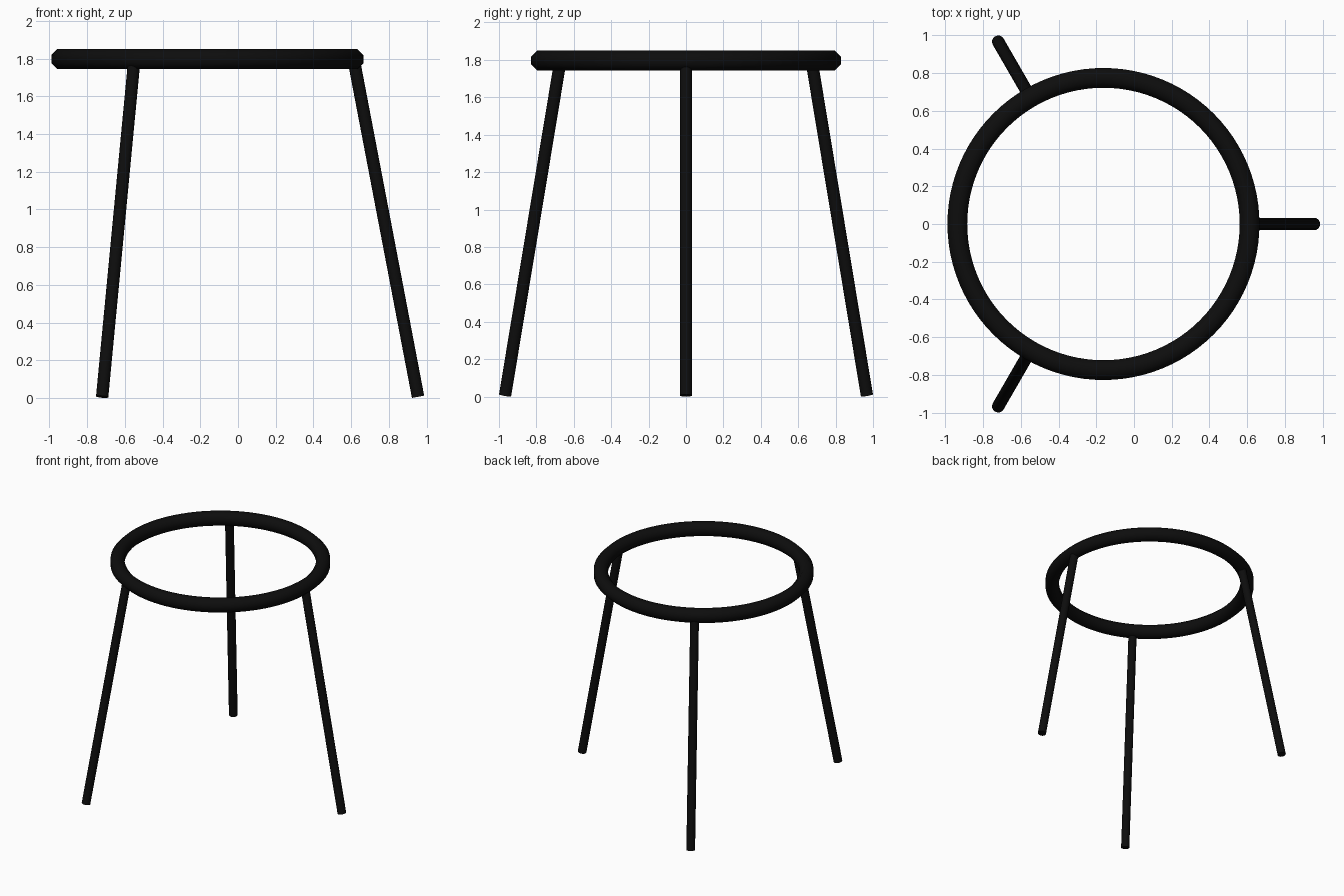
import bpy, math
from mathutils import Vector

if "Cube" in bpy.data.objects:
    bpy.data.objects.remove(bpy.data.objects["Cube"])

CX = -0.162                    # ring centre in x
RING_R, TUBE = 0.775, 0.0525   # ring radius, tube half thickness
RING_Z = 1.797
FOOT_R, LEG = 1.117, 0.033     # foot spread and leg radius

black = bpy.data.materials.new("black")
black.diffuse_color = (0.004, 0.004, 0.004, 1)
black.use_nodes = True
black.node_tree.nodes["Principled BSDF"].inputs["Base Color"].default_value = black.diffuse_color


def finish(name, angle):
    ob = bpy.context.object
    ob.name = name
    ob.data.materials.append(black)
    bpy.ops.object.shade_smooth_by_angle(angle=math.radians(angle))
    return ob


# Ring: eight-sided tube with flat top, bottom, inside and outside
bpy.ops.mesh.primitive_torus_add(location=(CX, 0, RING_Z), major_segments=96,
                                 minor_segments=8, major_radius=RING_R,
                                 minor_radius=TUBE / math.cos(math.pi / 8))
ring = finish("top_ring", 60)
c, s = math.cos(math.pi / 8), math.sin(math.pi / 8)
for v in ring.data.vertices:   # turn the tube section by half a side
    flat = Vector((v.co.x, v.co.y, 0))
    d, z = flat.length - RING_R, v.co.z
    flat = flat.normalized() * (RING_R + d * c - z * s)
    v.co = (flat.x, flat.y, d * s + z * c)

# Three splayed legs, running from the ring's core to the floor
for i, name in enumerate(("right_leg", "back_left_leg", "front_left_leg")):
    a = i * math.tau / 3
    out = Vector((math.cos(a), math.sin(a), 0))
    top = Vector((CX, 0, RING_Z)) + out * RING_R
    foot = Vector((CX, 0, 0.006)) + out * FOOT_R
    axis = top - foot
    bpy.ops.mesh.primitive_cylinder_add(vertices=16, radius=LEG, depth=axis.length,
                                        location=(top + foot) / 2,
                                        rotation=axis.to_track_quat('Z', 'Y').to_euler())
    finish(name, 40)
